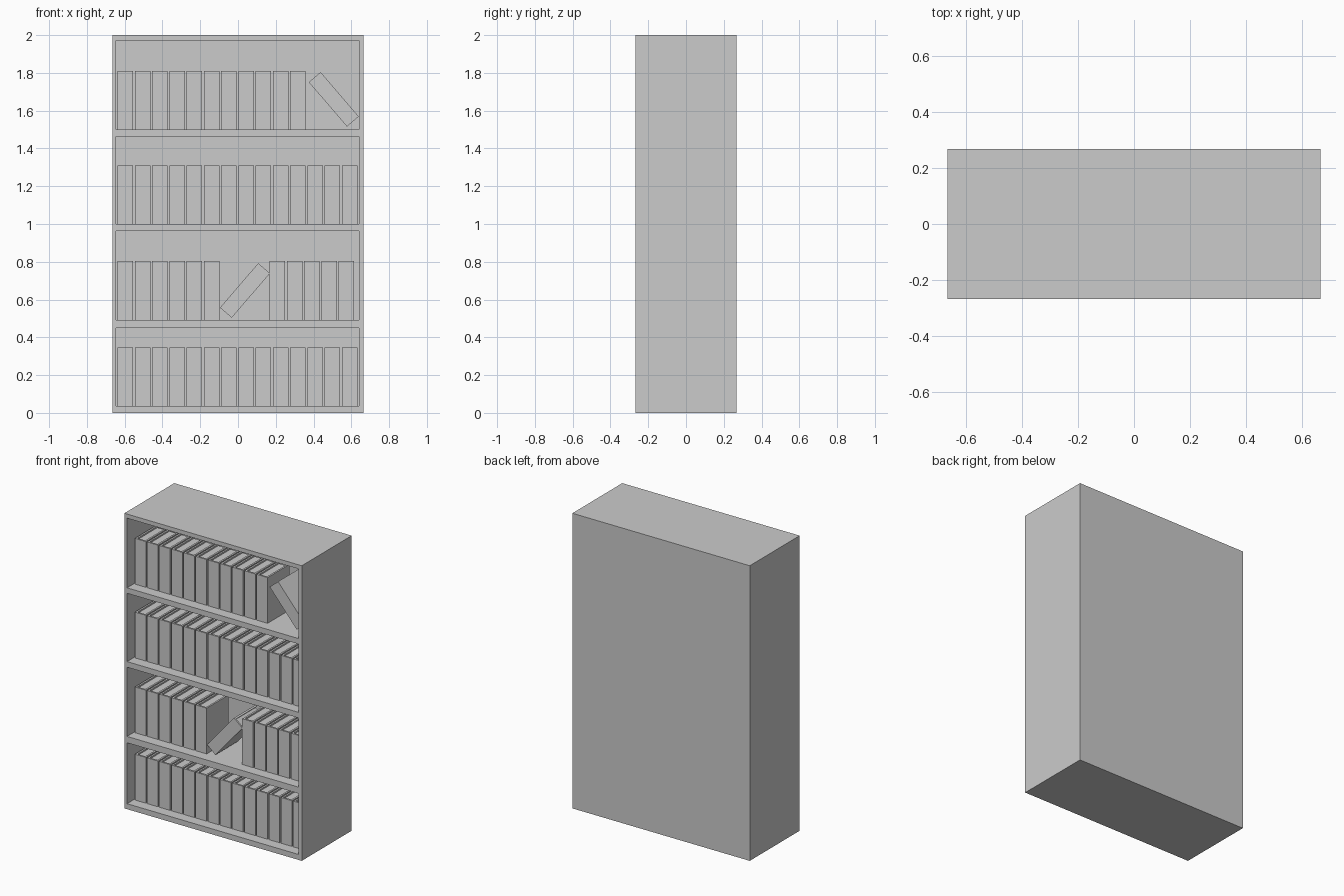
import bpy, bmesh, math
from mathutils import Matrix, Vector

if "Cube" in bpy.data.objects:
    bpy.data.objects.remove(bpy.data.objects["Cube"])


def add_box(bm, lo, hi):
    lo, hi = Vector(lo), Vector(hi)
    m = Matrix.Translation((lo + hi) / 2) @ Matrix.Diagonal((*(hi - lo), 1))
    bmesh.ops.create_cube(bm, size=1, matrix=m)


def make_object(name, bm):
    bmesh.ops.recalc_face_normals(bm, faces=bm.faces)
    mesh = bpy.data.meshes.new(name)
    bm.to_mesh(mesh)
    bm.free()
    ob = bpy.data.objects.new(name, mesh)
    bpy.context.collection.objects.link(ob)
    return ob


# Bookcase body: solid block with four compartments cut from the front
bm = bmesh.new()
add_box(bm, (-0.665, -0.267, 0), (0.665, 0.267, 2))
case = make_object("bookcase", bm)

bm = bmesh.new()
for z0, z1 in ((0.037, 0.45), (0.493, 0.962), (1.0, 1.463), (1.5, 1.972)):
    add_box(bm, (-0.645, -0.4, z0), (0.64, 0.24, z1))
cutter = make_object("compartment_cutter", bm)
cutter.hide_render = True
cutter.hide_viewport = True
cut = case.modifiers.new("compartments", 'BOOLEAN')
cut.object = cutter
cut.operation = 'DIFFERENCE'
cut.solver = 'EXACT'

# Book: U-shaped cover (spine to the front) around a recessed page block
W, D, H, T = 0.082, 0.235, 0.31, 0.012
FRONT = -0.195
bm = bmesh.new()
w, d = W / 2, D / 2
profile = [(-w, -d), (w, -d), (w, d), (w - T, d),
           (w - T, -d + T), (-w + T, -d + T), (-w + T, d), (-w, d)]
base = bm.faces.new([bm.verts.new((x, y, -H / 2)) for x, y in profile])
ext = bmesh.ops.extrude_face_region(bm, geom=[base], use_keep_orig=True)
top = [v for v in ext["geom"] if isinstance(v, bmesh.types.BMVert)]
bmesh.ops.translate(bm, verts=top, vec=(0, 0, H))
add_box(bm, (-w + T, -d + T, -H / 2 + 0.01), (w - T, d - 0.01, H / 2 - 0.01))
first = make_object("book", bm)
book_mesh = first.data
bpy.data.objects.remove(first)


def place_book(name, x, z, lean=0):
    ob = bpy.data.objects.new(name, book_mesh)
    ob.location = (x, FRONT + D / 2, z)
    ob.rotation_euler.y = math.radians(lean)
    bpy.context.collection.objects.link(ob)


# Upright rows: left edge, floor height, number of books
rows = ((-0.637, 0.037, 14), (-0.637, 0.493, 6), (0.168, 0.493, 5),
        (-0.637, 1.0, 14), (-0.637, 1.5, 11))
for r, (x0, z0, count) in enumerate(rows):
    for i in range(count):
        place_book(f"book_{r}_{i}", x0 + W / 2 + i * 0.0913, z0 + H / 2)

# Leaning books
place_book("leaning_book_lower", 0.037, 0.648, 40.7)
place_book("leaning_book_upper", 0.507, 1.66, -40.7)
